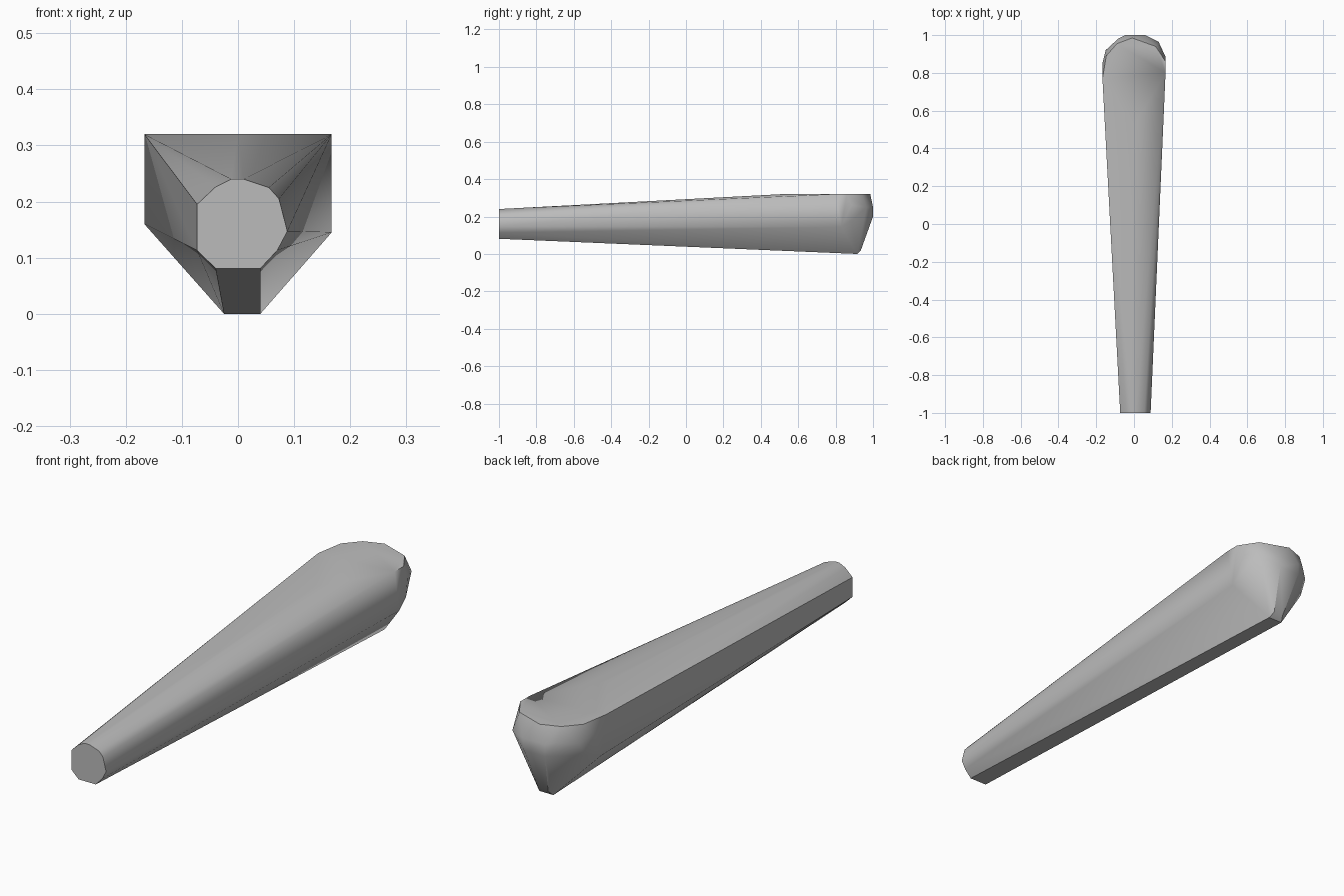
import bpy
import bmesh
import math

cube = bpy.data.objects.get("Cube")
if cube:
    bpy.data.objects.remove(cube, do_unlink=True)

# One plain grey
grey = bpy.data.materials.new("plain grey")
grey.diffuse_color = (0.5, 0.5, 0.5, 1)
grey.use_nodes = True
grey.node_tree.nodes["Principled BSDF"].inputs["Base Color"].default_value = (0.5, 0.5, 0.5, 1)

# Narrow flat end: (x, z) outline at y = -1
narrow_end = [(-0.073, 0.195), (-0.04, 0.226), (-0.012, 0.24), (0.01, 0.24),
              (0.055, 0.225), (0.073, 0.205), (0.088, 0.147), (0.07, 0.113),
              (0.04, 0.081), (-0.04, 0.081), (-0.073, 0.113)]

# Flat top of the wide end: (x, y) outline at z = 0.32
wide_top = [(0.0, 0.52), (-0.167, 0.77), (-0.147, 0.89), (-0.09, 0.955),
            (-0.01, 0.985), (0.115, 0.94), (0.167, 0.86), (0.167, 0.8)]

# Rounded rim of the wide end and the keel below it: (x, y, z)
rim = [(-0.167, 0.85, 0.27), (-0.15, 0.92, 0.25), (-0.085, 0.98, 0.26),
       (-0.045, 1.0, 0.25), (0.06, 1.0, 0.25), (-0.045, 1.0, 0.2),
       (0.05, 1.0, 0.2), (0.13, 0.965, 0.25), (0.167, 0.885, 0.26),
       (-0.167, 0.80, 0.16), (-0.155, 0.885, 0.19),
       (0.167, 0.83, 0.145), (0.16, 0.885, 0.18)]
keel = [(-0.025, 0.915, 0.0), (0.04, 0.915, 0.0),
        (-0.015, 0.935, 0.02), (0.03, 0.935, 0.02)]

points = [(x, -1, z) for x, z in narrow_end]
points += [(x, y, 0.32) for x, y in wide_top]
points += rim + keel

# Tapered body wrapped around the outlines
bm = bmesh.new()
for p in points:
    bm.verts.new(p)
hull = bmesh.ops.convex_hull(bm, input=bm.verts[:])
loose = [v for v in bm.verts if not v.link_faces]
bmesh.ops.delete(bm, geom=loose, context="VERTS")
bmesh.ops.dissolve_limit(bm, angle_limit=math.radians(0.5),
                         verts=bm.verts[:], edges=bm.edges[:])
bmesh.ops.recalc_face_normals(bm, faces=bm.faces[:])

mesh = bpy.data.meshes.new("tapered_handle")
bm.to_mesh(mesh)
bm.free()
mesh.materials.append(grey)
handle = bpy.data.objects.new("tapered_handle", mesh)
bpy.context.collection.objects.link(handle)

# Soft shading with crisp main edges
bpy.context.view_layer.objects.active = handle
handle.select_set(True)
bpy.ops.object.shade_smooth_by_angle(angle=math.radians(30))
